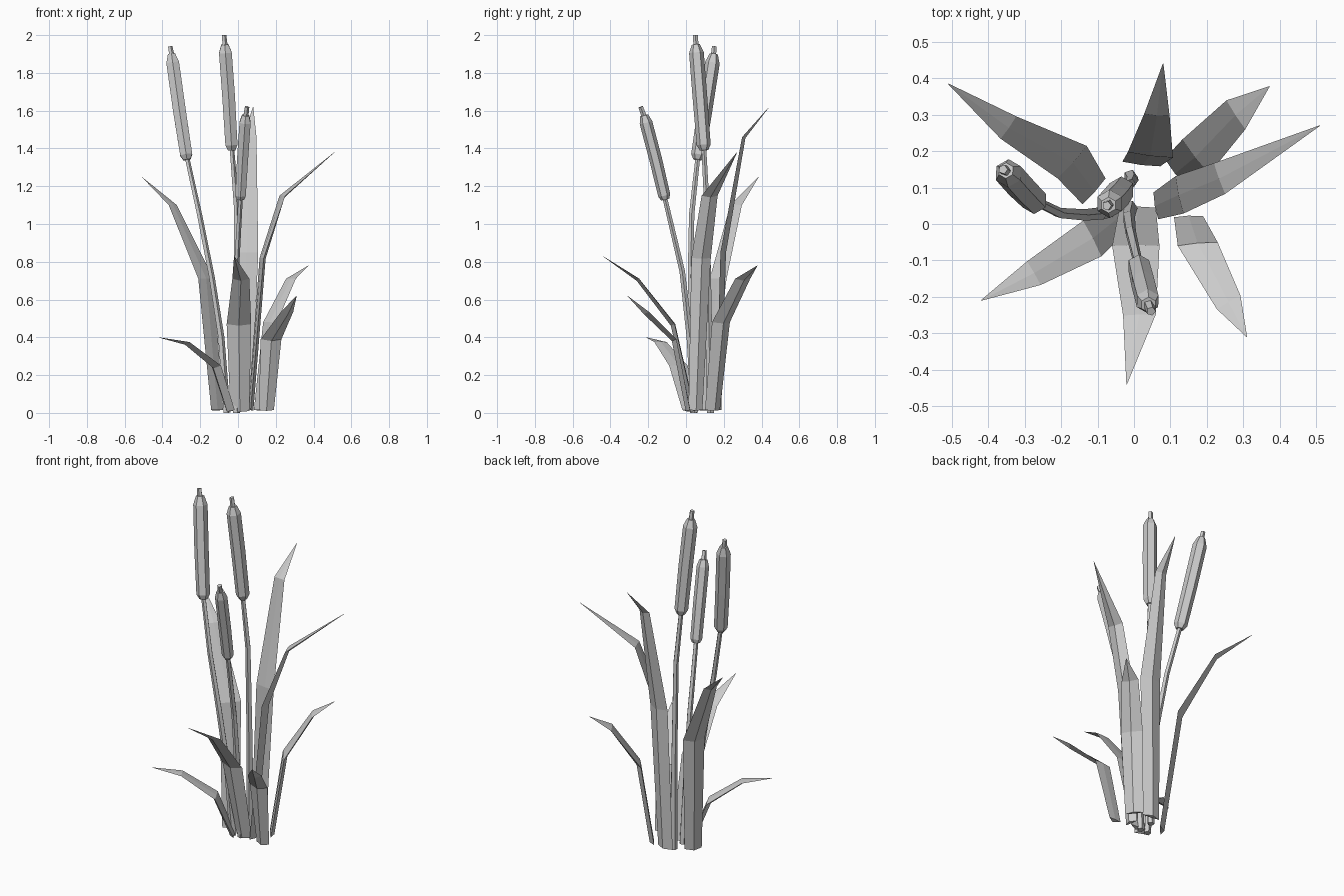
import bpy, math
from mathutils import Vector

if "Cube" in bpy.data.objects:
    bpy.data.objects.remove(bpy.data.objects["Cube"])


def loft(name, rings):
    """Skin equal-length rings of points into one flat-shaded closed object."""
    n = len(rings[0])
    verts = [v for r in rings for v in r]
    faces = [(i * n + j, i * n + (j + 1) % n, (i + 1) * n + (j + 1) % n, (i + 1) * n + j)
             for i in range(len(rings) - 1) for j in range(n)]
    faces.append(tuple(reversed(range(n))))
    faces.append(tuple(range(len(verts) - n, len(verts))))
    me = bpy.data.meshes.new(name)
    me.from_pydata(verts, [], faces)
    me.update()
    ob = bpy.data.objects.new(name, me)
    bpy.context.collection.objects.link(ob)
    return ob


def tangents(pts):
    out = []
    for i in range(len(pts)):
        a, b = pts[max(i - 1, 0)], pts[min(i + 1, len(pts) - 1)]
        out.append((b - a).normalized())
    return out


def tube(name, pts, radii, sides, spin=0.0):
    pts = [Vector(p) for p in pts]
    rings = []
    for p, t, r in zip(pts, tangents(pts), radii):
        u = Vector((0, 1, 0)).cross(t).normalized()
        v = t.cross(u)
        rings.append([p + r * (u * math.cos(a) + v * math.sin(a))
                      for a in (spin + 2 * math.pi * k / sides for k in range(sides))])
    return loft(name, rings)


def leaf(name, pts, widths, heads):
    """Blade with a shallow keel on its outer side, tapering to a point."""
    pts = [Vector(p) for p in pts]
    rings = []
    for p, t, w, h, k in zip(pts, tangents(pts), widths, heads, (1, 1, .7, .05)):
        a = math.radians(h)
        side = Vector((math.sin(a), -math.cos(a), 0))
        keel = t.cross(side).normalized()
        if keel.dot(Vector((math.cos(a), math.sin(a), 0))) < 0:
            keel = -keel
        rings.append([p - side * w / 2, p - keel * .003 * k,
                      p + side * w / 2, p + keel * .022 * k])
    return loft(name, rings)


# Leaves: base, two bends, tip; widths; heading angles
LEAVES = {
    "leaf_back_left": ([(-.11, .09, .015), (-.17, .17, .71), (-.345, .265, 1.1), (-.51, .385, 1.25)],
                       (.095, .12, .075), (138, 138, 145)),
    "leaf_front_left": ([(-.04, .02, .015), (-.115, -.04, .25), (-.275, -.135, .375), (-.42, -.21, .40)],
                        (.09, .11, .075), (210, 207, 210)),
    "leaf_front": ([(.01, .045, .01), (.005, -.06, .47), (.015, -.25, .71), (-.02, -.44, .83)],
                   (.10, .13, .09), (-90, -90, -88)),
    "leaf_front_right": ([(.15, .02, .015), (.175, -.055, .39), (.26, -.215, .535), (.31, -.31, .62)],
                         (.08, .11, .075), (-88, -85, -60)),
    "leaf_right": ([(.06, .05, .015), (.125, .08, .82), (.235, .125, 1.15), (.51, .27, 1.38)],
                   (.075, .105, .09), (10, 12, 20)),
    "leaf_back_right": ([(.115, .14, .015), (.17, .185, .48), (.28, .3, .71), (.372, .378, .78)],
                        (.10, .12, .095), (38, 38, 33)),
    "leaf_back": ([(.02, .165, .015), (.045, .19, .85), (.063, .3, 1.46), (.08, .44, 1.62)],
                  (.105, .125, .07), (83, 83, 85)),
}
for name, (pts, w, h) in LEAVES.items():
    leaf(name, pts, (*w, .002), (*h, h[-1]))

# Cattails: stem path, head bottom / middle / top, spike tip
CATTAILS = {
    "left": ([(-.06, .04, 0), (-.09, .03, .4), (-.14, .025, .72), (-.205, .03, 1.05)],
             (-.27, .06, 1.34), (-.31, .1, 1.6), (-.352, .147, 1.9), (-.36, .15, 1.94), .039),
    "tall": ([(-.01, .13, 0), (-.005, .12, .5), (-.01, .11, 1.1)],
             (-.033, .096, 1.39), (-.05, .073, 1.68), (-.07, .052, 1.95), (-.075, .05, 2.0), .039),
    "front": ([(-.01, .045, 0), (-.015, .02, .4), (-.01, -.02, .75)],
              (.012, -.11, 1.13), (.024, -.16, 1.34), (.04, -.222, 1.575), (.047, -.24, 1.62), .034),
}
for name, (stem, bot, mid, top, tip, r) in CATTAILS.items():
    b, m, t = Vector(bot), Vector(mid), Vector(top)
    tube("stem_" + name, stem + [b.lerp(m, .1)],
         [.02 - .007 * i / len(stem) for i in range(len(stem) + 1)], 5)
    # Six-sided seed head with bevelled ends
    tube("seed_head_" + name, [b, b.lerp(m, .1), m, t.lerp(m, .16), t],
         [.022, r * .95, r, r, .022], 6, math.pi / 6)
    tube("spike_" + name, [t.lerp(m, .06), tip], [.015, .013], 5)
